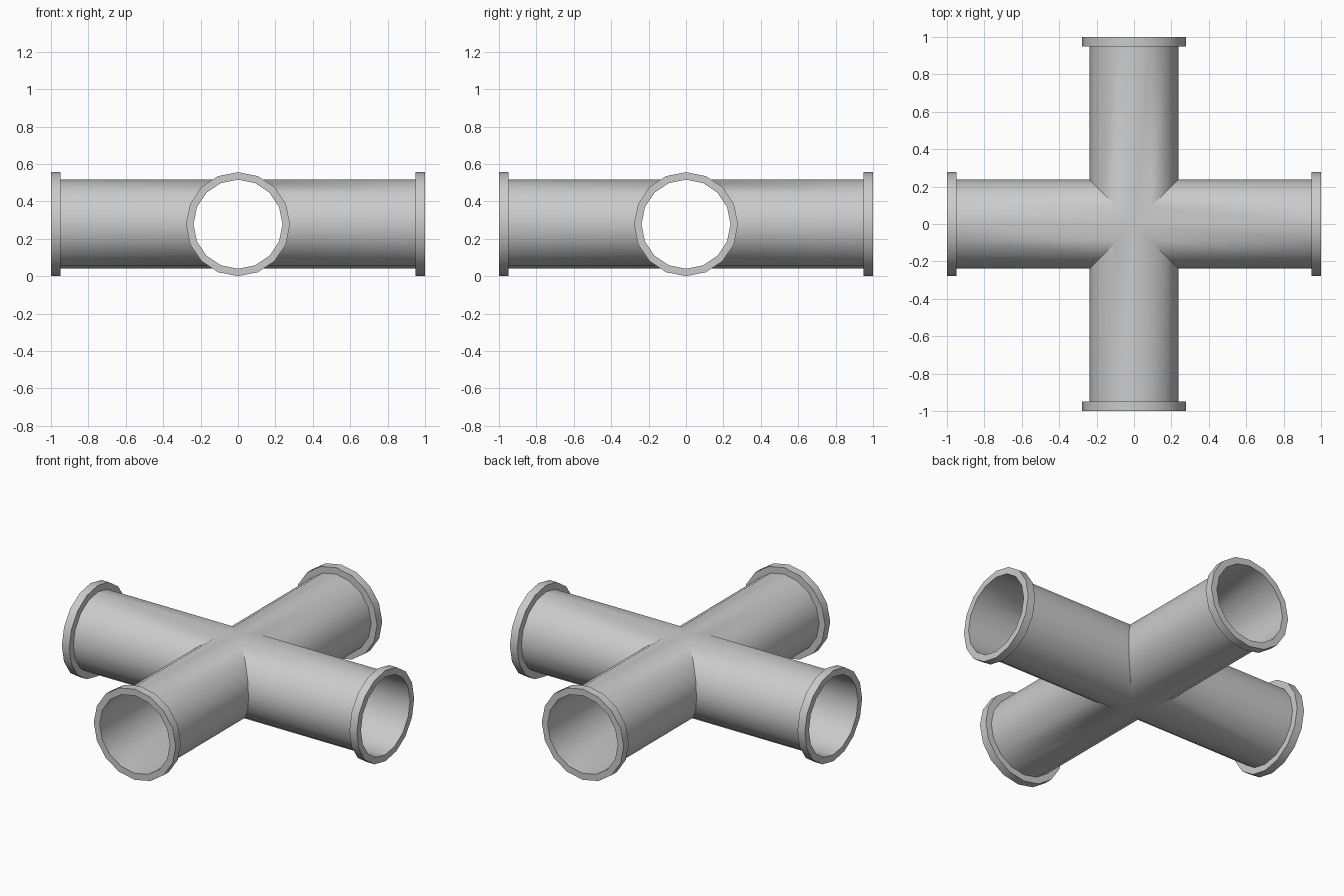
import bpy, bmesh, math
from mathutils import Matrix, Vector

SIDES = 16
TUBE_R, FLANGE_R = 0.238, 0.278
FLANGE_IN, END = 0.95, 1.0

cube = bpy.data.objects.get("Cube")
if cube:
    bpy.data.objects.remove(cube, do_unlink=True)

grey = bpy.data.materials.new("pipe grey")
grey.use_nodes = True
colour = (0.6, 0.6, 0.6, 1)
grey.diffuse_color = colour
grey.node_tree.nodes["Principled BSDF"].inputs["Base Color"].default_value = colour


def ring(bm, turn, radius, x=None):
    """Ring around an arm's axis; without x it lies on the mitre joint."""
    verts = []
    for i in range(SIDES):
        a = math.tau * i / SIDES
        y, z = radius * math.cos(a), radius * math.sin(a)
        verts.append(bm.verts.new(turn @ Vector((abs(y) if x is None else x, y, z))))
    return verts


def bridge(bm, a, b):
    for i in range(SIDES):
        j = (i + 1) % SIDES
        bm.faces.new((a[i], a[j], b[j], b[i]))


def finish(bm, name):
    bmesh.ops.remove_doubles(bm, verts=bm.verts, dist=0.0005)
    bmesh.ops.recalc_face_normals(bm, faces=bm.faces)
    mesh = bpy.data.meshes.new(name)
    bm.to_mesh(mesh)
    bm.free()
    mesh.materials.append(grey)
    obj = bpy.data.objects.new(name, mesh)
    obj.location.z = FLANGE_R
    bpy.context.collection.objects.link(obj)
    bpy.ops.object.select_all(action="DESELECT")
    obj.select_set(True)
    bpy.context.view_layer.objects.active = obj
    bpy.ops.object.shade_smooth_by_angle(angle=math.radians(30))


turns = [Matrix.Rotation(math.pi / 2 * k, 3, "Z") for k in range(4)]

# Four open thin-walled arms, mitred together at the centre
bm = bmesh.new()
for turn in turns:
    bridge(bm, ring(bm, turn, TUBE_R), ring(bm, turn, TUBE_R, FLANGE_IN))
finish(bm, "cross_pipe")

# Flange collar on each open end
for turn, side in zip(turns, ("left", "back", "right", "front")):
    bm = bmesh.new()
    loops = [ring(bm, turn, r, x) for r, x in (
        (TUBE_R, FLANGE_IN), (FLANGE_R, FLANGE_IN), (FLANGE_R, END), (TUBE_R, END))]
    for k in range(4):
        bridge(bm, loops[k], loops[(k + 1) % 4])
    finish(bm, side + "_flange")
